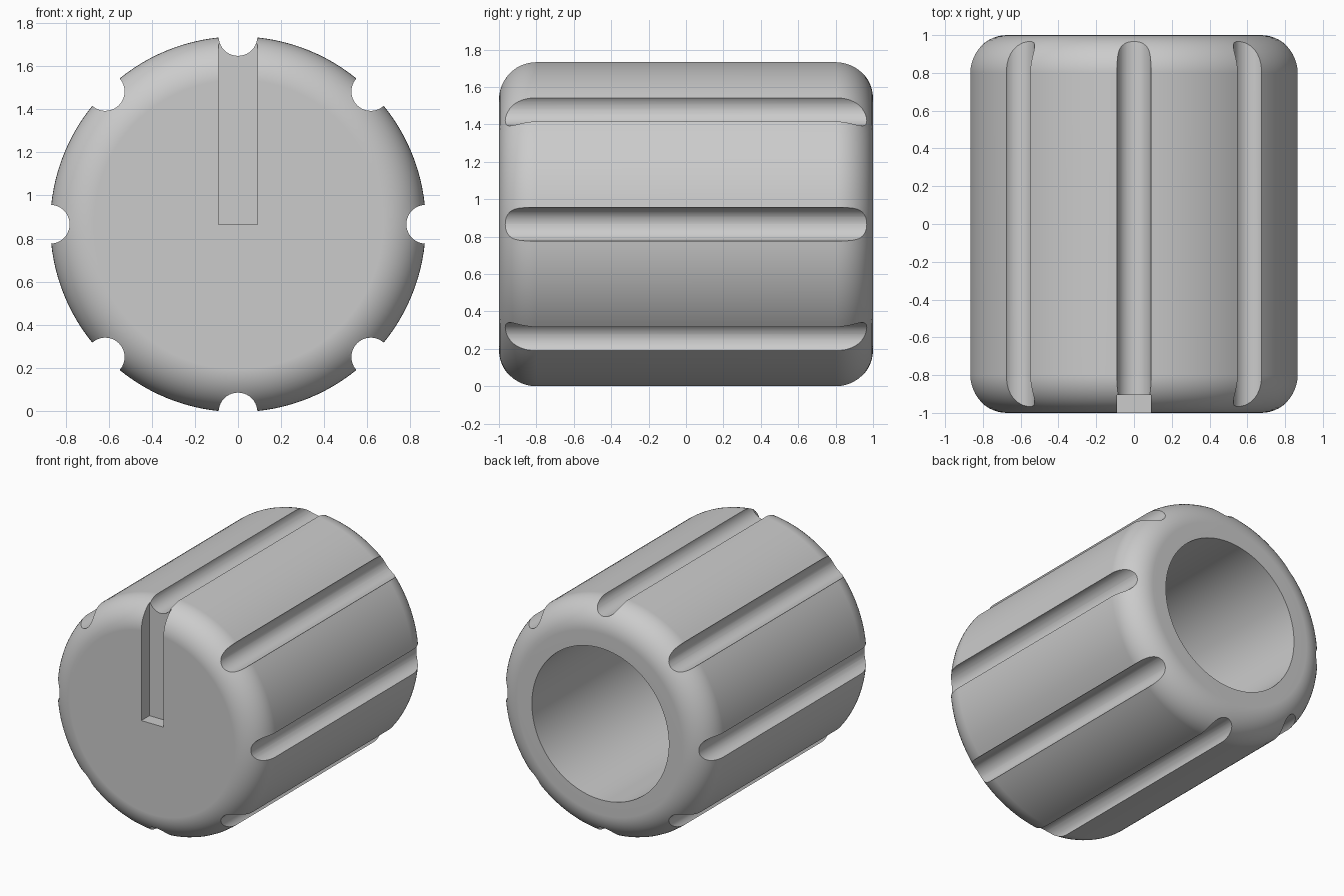
import bpy, bmesh, math
from mathutils import Matrix, Vector

if "Cube" in bpy.data.objects:
    bpy.data.objects.remove(bpy.data.objects["Cube"])

RADIUS, FILLET, HALF = 0.871, 0.2, 1.0
BORE, BORE_DEPTH = 0.56, 1.6
GROOVE, SLOT_DEPTH = 0.09, 0.095
CZ = math.sqrt(RADIUS ** 2 - GROOVE ** 2)   # axis height

grey = bpy.data.materials.new("plain grey")
grey.use_nodes = True
grey.diffuse_color = (0.6, 0.6, 0.6, 1)
grey.node_tree.nodes["Principled BSDF"].inputs["Base Color"].default_value = (0.6, 0.6, 0.6, 1)


def make_object(name, bm):
    bmesh.ops.recalc_face_normals(bm, faces=bm.faces)
    mesh = bpy.data.meshes.new(name)
    bm.to_mesh(mesh)
    bm.free()
    mesh.materials.append(grey)
    obj = bpy.data.objects.new(name, mesh)
    bpy.context.collection.objects.link(obj)
    return obj


def cut(target, cutter):
    mod = target.modifiers.new("cut", 'BOOLEAN')
    mod.operation, mod.solver, mod.object = 'DIFFERENCE', 'EXACT', cutter
    bpy.ops.object.modifier_apply(modifier=mod.name)
    bpy.data.objects.remove(cutter)


def corner(sign, steps=12):
    """Rounded rim as (radius, y) points, from the front end to the back."""
    pts = []
    for i in range(steps + 1):
        a = math.pi / 2 * i / steps
        pts.append((RADIUS - FILLET + FILLET * math.sin(a),
                    sign * (HALF - FILLET + FILLET * math.cos(a))))
    return pts if sign < 0 else pts[::-1]


# Knob body: turned profile with rounded rims and a blind bore in the back
profile = corner(-1) + corner(1) + [(BORE, HALF), (BORE, HALF - BORE_DEPTH)]
bm = bmesh.new()
verts = [bm.verts.new((r, y, CZ)) for r, y in profile]
edges = [bm.edges.new(pair) for pair in zip(verts, verts[1:])]
bmesh.ops.spin(bm, geom=verts + edges, cent=(0, 0, CZ), axis=(0, 1, 0),
               angle=math.tau, steps=128, use_duplicate=False)
bmesh.ops.remove_doubles(bm, verts=bm.verts, dist=0.0001)
bmesh.ops.holes_fill(bm, edges=[e for e in bm.edges if e.is_boundary], sides=0)
knob = make_object("knob", bm)
bpy.ops.object.select_all(action='DESELECT')
bpy.context.view_layer.objects.active = knob
knob.select_set(True)

# Eight round grip grooves along the side
bm = bmesh.new()
for i in range(8):
    a = math.tau * i / 8
    place = Matrix.Translation((RADIUS * math.cos(a), 0, CZ + RADIUS * math.sin(a)))
    bmesh.ops.create_cone(bm, cap_ends=True, segments=40, radius1=GROOVE, radius2=GROOVE,
                          depth=2.4, matrix=place @ Matrix.Rotation(math.pi / 2, 4, 'X'))
cut(knob, make_object("groove_cutter", bm))

# Pointer slot in the front face, from the centre to the top groove
bm = bmesh.new()
low = Vector((-GROOVE, -HALF - 0.2, CZ))
high = Vector((GROOVE, -HALF + SLOT_DEPTH, CZ + 1.1))
bmesh.ops.create_cube(bm, size=1, matrix=Matrix.Translation((low + high) / 2)
                      @ Matrix.Diagonal((high - low).to_4d()))
cut(knob, make_object("slot_cutter", bm))

# Smooth walls with crisp cut edges
bpy.ops.object.shade_smooth_by_angle(angle=math.radians(30))
weighted = knob.modifiers.new("flat faces", 'WEIGHTED_NORMAL')
weighted.keep_sharp = True
